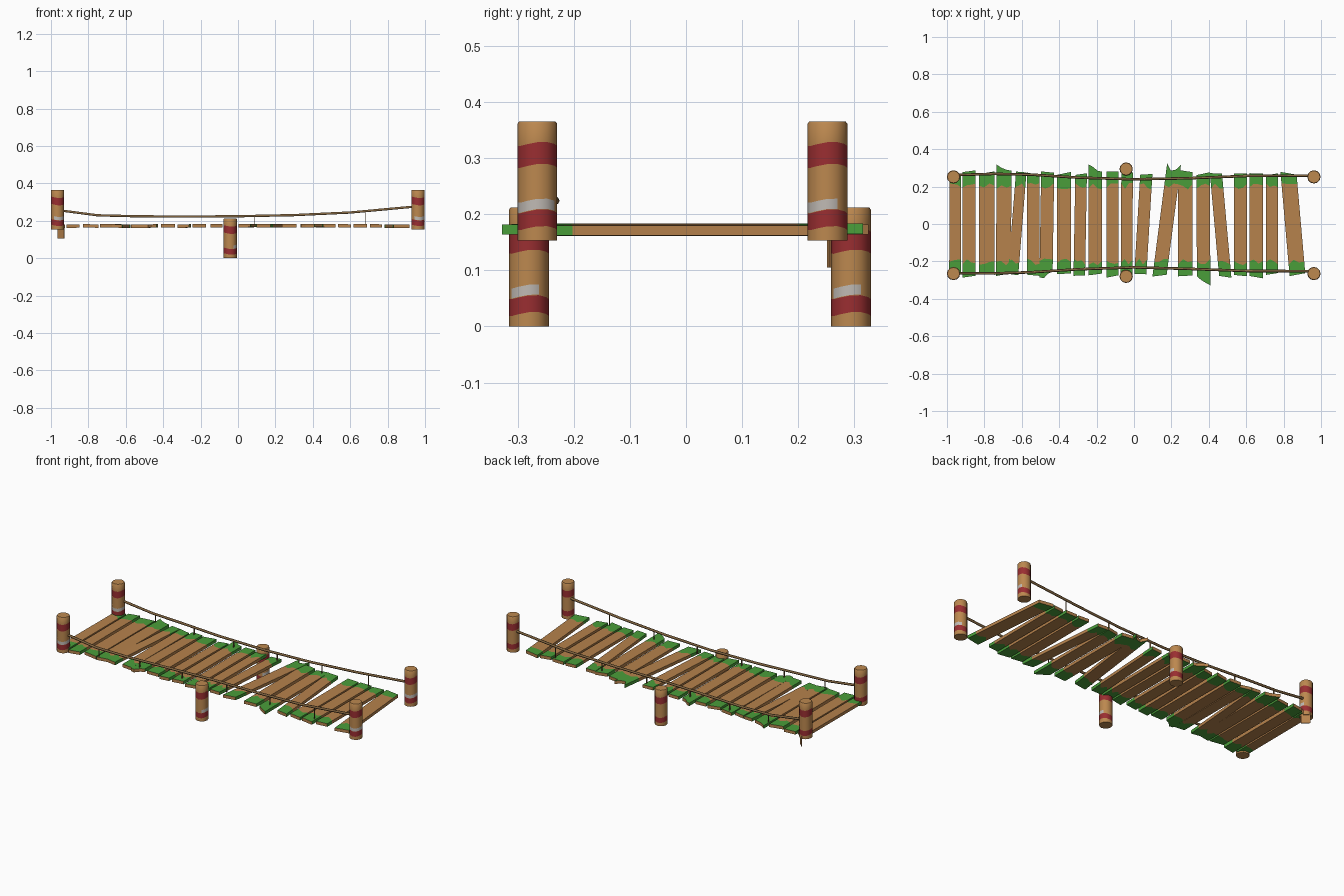
import bpy, bmesh, math, random
from mathutils import Vector

if "Cube" in bpy.data.objects:
    bpy.data.objects.remove(bpy.data.objects["Cube"])

random.seed(4)


def material(name, rgb):
    m = bpy.data.materials.new(name)
    lin = [((c / 255 + 0.055) / 1.055) ** 2.4 for c in rgb]
    m.diffuse_color = (*lin, 1)
    m.use_nodes = True
    m.node_tree.nodes["Principled BSDF"].inputs["Base Color"].default_value = m.diffuse_color
    return m


POST = material("post wood", (188, 136, 79))
PLANK = material("plank wood", (182, 130, 76))
GREEN = material("moss green", (74, 158, 58))
RED = material("faded red", (154, 46, 49))
WHITE = material("chalk white", (192, 186, 180))
ROPE = material("rope brown", (134, 104, 66))


def finish(name, bm, mats):
    bmesh.ops.recalc_face_normals(bm, faces=bm.faces[:])
    me = bpy.data.meshes.new(name)
    bm.to_mesh(me)
    bm.free()
    for m in mats:
        me.materials.append(m)
    ob = bpy.data.objects.new(name, me)
    bpy.context.collection.objects.link(ob)
    return ob


# Painted post: stacked rings, bands coloured by height
def post(name, x, y, z0, white_from, white_to, sides=12, r=0.0355, h=0.212):
    heights = [0, 0.022, 0.052, 0.053, 0.071, 0.133, 0.172, h - 0.004, h]
    bands = [0, 1, 0, 2, 0, 1, 0, 0]
    bm = bmesh.new()
    rings = []
    for i, hz in enumerate(heights):
        ring = []
        rr = r - 0.003 if i == len(heights) - 1 else r
        for k in range(sides):
            a = math.tau * k / sides
            wob = 0.004 * math.sin(2 * a + 1) if 0 < i < 7 else 0
            ring.append(bm.verts.new((x + rr * math.cos(a), y + rr * math.sin(a), z0 + hz + wob)))
        rings.append(ring)
    for i, band in enumerate(bands):
        for k in range(sides):
            n = (k + 1) % sides
            f = bm.faces.new((rings[i][k], rings[i][n], rings[i + 1][n], rings[i + 1][k]))
            f.smooth = True
            deg = (360 * (k + 0.5) / sides + 180) % 360 - 180
            if band != 2 or white_from < deg < white_to:
                f.material_index = band
    bm.faces.new(rings[0][::-1])
    bm.faces.new(rings[-1])
    ob = finish(name, bm, [POST, RED, WHITE])
    ob.data.set_sharp_from_angle(angle=math.radians(40))


for side, xs in (("left", -0.965), ("right", 0.962)):
    post(side + "_front_post", xs, -0.265, 0.153, -110, 60)
    post(side + "_back_post", xs, 0.252, 0.153, -110, 30)
post("middle_front_post", -0.042, -0.28, 0.0, -65, 40)
post("middle_back_post", -0.042, 0.294, 0.0, -65, 40)

# Deck planks: x at back end, x at front end, width
planks = [
    (-.955, -.957, .062), (-.882, -.882, .068), (-.787, -.787, .084), (-.695, -.698, .08),
    (-.605, -.645, .056), (-.538, -.538, .066), (-.462, -.47, .07),
    (-.375, -.375, .075), (-.283, -.292, .062), (-.207, -.207, .07), (-.115, -.115, .065),
    (-.037, -.04, .062), (.065, .035, .065), (.205, .14, .075), (.275, .275, .077),
    (.37, .372, .072), (.44, .485, .065), (.57, .57, .07), (.653, .653, .073),
    (.738, .738, .066), (.828, .872, .085)]
# Splintered ends: (plank, end) -> four lengths across the width
splinters = {(3, 1): (.318, .30, .29, .285), (9, 1): (.318, .305, .285, .28),
             (13, 1): (.325, .285, .29, .315), (15, -1): (.28, .30, .315, .328),
             (6, -1): (.285, .29, .265, .255)}

for i, (xb, xf, w) in enumerate(planks):
    bm = bmesh.new()
    zc = 0.172 + random.uniform(-0.002, 0.002)
    tilt = random.uniform(-0.04, 0.04)
    base = {s: random.uniform(.264, .286) for s in (1, -1)}
    slope = {s: random.uniform(-.008, .008) for s in (1, -1)}
    ends = {s: splinters.get((i, s)) or [base[s] + slope[s] * (c / 1.5 - 1) for c in range(4)]
            for s in (1, -1)}
    inner = {s: [random.uniform(.185, .22) for _ in range(4)] for s in (1, -1)}
    rows = [[-v for v in ends[-1]], [-v for v in inner[-1]], inner[1], ends[1]]
    grid = {}
    for lvl in (0, 1):
        for r, row in enumerate(rows):
            for c, y in enumerate(row):
                off = (c / 3 - 0.5) * w
                x = xf + (xb - xf) * (y + 0.25) / 0.5 + off
                grid[lvl, r, c] = bm.verts.new((x, y, zc + off * tilt + (lvl - 0.5) * 0.018))

    def quad(*keys, mat=0):
        bm.faces.new([grid[k] for k in keys]).material_index = mat

    # mossy green ends above, below and on the sides; bare wood on the cut ends
    for r in range(3):
        m = 0 if r == 1 else 1
        for c in range(3):
            for l in (0, 1):
                quad((l, r, c), (l, r, c + 1), (l, r + 1, c + 1), (l, r + 1, c), mat=m)
        for c in (0, 3):
            bare = i == len(planks) - 1 and c == 3 and r == 2
            quad((0, r, c), (0, r + 1, c), (1, r + 1, c), (1, r, c), mat=0 if bare else m)
    for c in range(3):
        for r in (0, 3):
            quad((0, r, c), (0, r, c + 1), (1, r, c + 1), (1, r, c))
    finish(f"plank_{i + 1}", bm, [PLANK, GREEN])

# Rope path: x, z, back y, front y
path = [(-.95, .255, .262, -.263), (-.75, .229, .268, -.264), (-.55, .224, .264, -.258),
        (-.3, .222, .248, -.242), (0, .224, .239, -.232), (.3, .230, .245, -.24),
        (.6, .244, .257, -.251), (.95, .276, .259, -.252)]


def tube(name, pts, radius):
    cu = bpy.data.curves.new(name, 'CURVE')
    cu.dimensions = '3D'
    cu.bevel_depth = radius
    cu.bevel_resolution = 1
    cu.use_fill_caps = True
    sp = cu.splines.new('POLY')
    sp.points.add(len(pts) - 1)
    for p, co in zip(sp.points, pts):
        p.co = (*co, 1)
    cu.materials.append(ROPE)
    bpy.context.collection.objects.link(bpy.data.objects.new(name, cu))


# Thin plate standing at a centre point, turned about z
def plate(name, centre, size, mat, turn=0.0):
    bm = bmesh.new()
    bmesh.ops.create_cube(bm, size=1)
    bmesh.ops.scale(bm, vec=size, verts=bm.verts)
    ob = finish(name, bm, [mat])
    ob.location = centre
    ob.rotation_euler.z = turn


# Hand ropes with short flat hangers down to the deck
for side, col in (("back", 2), ("front", 3)):
    pts = [Vector((p[0], p[col], p[1])) for p in path]
    tube(side + "_rope", pts, 0.007)
    for n, x in enumerate((-.73, -.47, -.2, .09, .38, .68)):
        a, b = next((a, b) for a, b in zip(pts, pts[1:]) if a.x <= x <= b.x)
        top = a.lerp(b, (x - a.x) / (b.x - a.x))
        plate(f"{side}_hanger_{n + 1}", (x, top.y, (top.z + 0.176) / 2),
              (0.0015, 0.009, top.z - 0.176), ROPE)

# Loose splint hanging below the left back post, set diagonally
plate("hanging_splint", (-0.947, 0.27, 0.137), (0.048, 0.004, 0.064), PLANK, -math.pi / 4)
